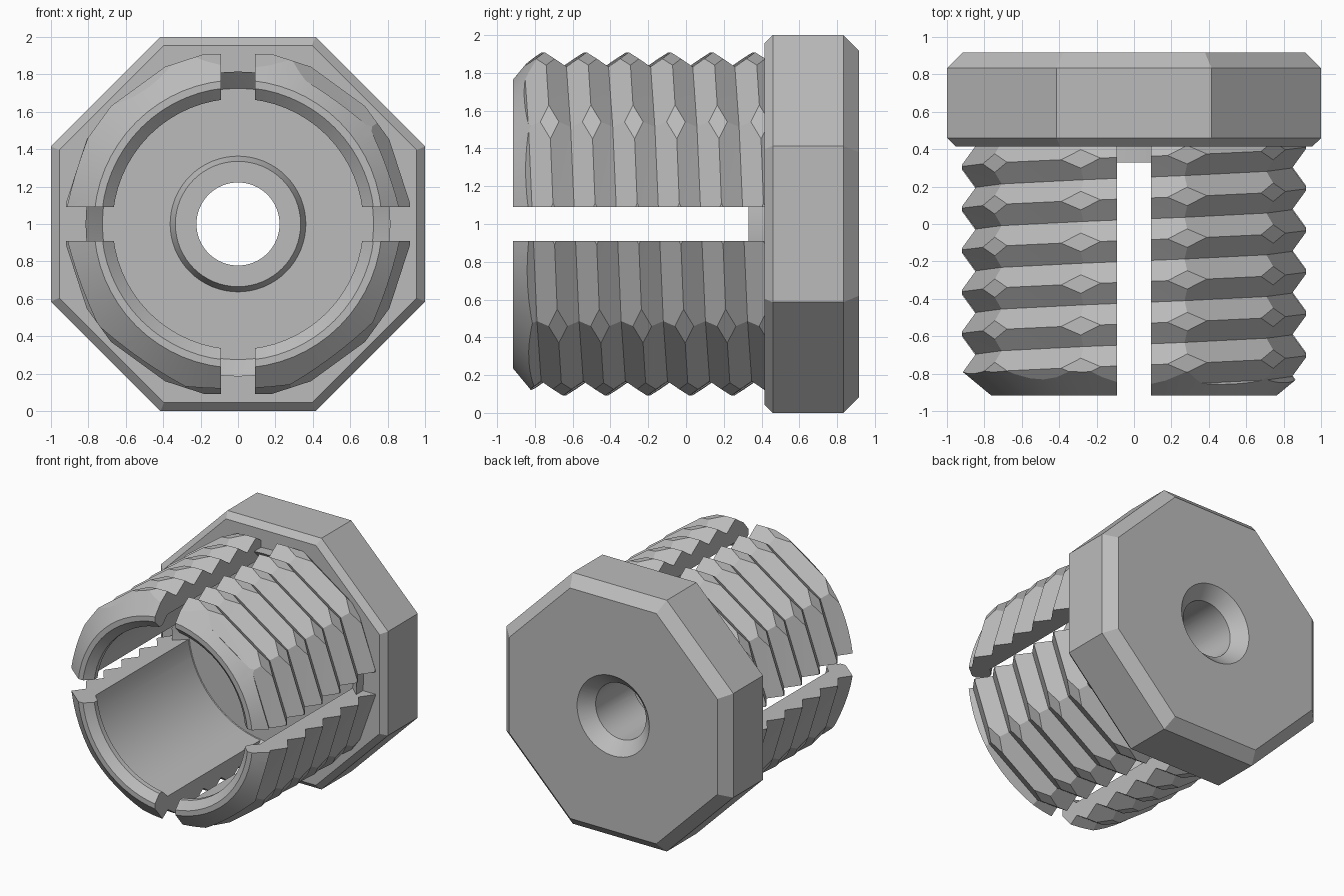
import bpy, bmesh
from math import sin, cos, pi, radians

if "Cube" in bpy.data.objects:
    bpy.data.objects.remove(bpy.data.objects["Cube"])

grey = bpy.data.materials.new("plain_grey")
grey.use_nodes = True
grey.diffuse_color = (0.5, 0.5, 0.5, 1)
grey.node_tree.nodes["Principled BSDF"].inputs["Base Color"].default_value = (0.5, 0.5, 0.5, 1)


def finish(bm, name):
    """Clean the mesh and link it as an object."""
    bmesh.ops.remove_doubles(bm, verts=bm.verts, dist=1e-5)
    bmesh.ops.recalc_face_normals(bm, faces=bm.faces)
    mesh = bpy.data.meshes.new(name)
    bm.to_mesh(mesh)
    bm.free()
    mesh.materials.append(grey)
    obj = bpy.data.objects.new(name, mesh)
    bpy.context.collection.objects.link(obj)
    return obj


def polar(r, angle, y):
    return (r * cos(angle), y, 1 + r * sin(angle))


def lathe(name, profile, sides=64, phase=0.0):
    """Turn (radius, y) points about the y axis; a profile off the axis closes into a ring."""
    bm = bmesh.new()
    rings = []
    for r, y in profile:
        if r == 0:
            rings.append([bm.verts.new(polar(0, 0, y))] * sides)
        else:
            rings.append([bm.verts.new(polar(r, phase + 2 * pi * s / sides, y)) for s in range(sides)])
    pairs = list(zip(rings, rings[1:]))
    if profile[0][0] > 0:
        pairs.append((rings[-1], rings[0]))
    for a, b in pairs:
        for s in range(sides):
            t = (s + 1) % sides
            bm.faces.new(dict.fromkeys((a[s], a[t], b[t], b[s])))
    return finish(bm, name)


def box(name, size, centre):
    bm = bmesh.new()
    bmesh.ops.create_cube(bm, size=1)
    for v in bm.verts:
        v.co = [c + p * s for c, p, s in zip(centre, v.co, size)]
    return finish(bm, name)


def combine(obj, cutter, operation):
    """Apply a boolean and throw the cutter away."""
    cutter.hide_render = True
    mod = obj.modifiers.new("cut", "BOOLEAN")
    mod.operation, mod.solver, mod.object = operation, "EXACT", cutter
    bpy.context.view_layer.objects.active = obj
    bpy.ops.object.modifier_apply(modifier=mod.name)
    bpy.data.objects.remove(cutter)


def shade(obj, angle):
    bpy.ops.object.select_all(action="DESELECT")
    obj.select_set(True)
    bpy.context.view_layer.objects.active = obj
    bpy.ops.object.shade_smooth_by_angle(angle=radians(angle))


def threaded_rod(name, pitch=0.223, start=-1.369, rows=20, sides=10):
    """Ten-sided helical rod; crest and root rows alternate, the seam joins one pitch on."""
    bm = bmesh.new()
    grid = [[bm.verts.new(polar(0.875 if i % 2 else 0.956, -2 * pi * j / sides,
                                start + j * pitch / sides + i * pitch / 2))
             for i in range(rows)] for j in range(sides + 1)]
    for a, b in zip(grid, grid[1:]):
        for i in range(rows - 1):
            bm.faces.new((a[i], b[i], b[i + 1], a[i + 1]))
    bmesh.ops.remove_doubles(bm, verts=bm.verts, dist=1e-5)
    bmesh.ops.triangulate(bm, faces=bm.faces)
    # close both ends with fans
    rim = [e for e in bm.edges if e.is_boundary]
    ends = [bm.verts.new(polar(0, 0, start)), bm.verts.new(polar(0, 0, start + rows * pitch / 2))]
    for e in rim:
        a, b = e.verts
        bm.faces.new((a, b, ends[0 if a.co.y < 0 else 1]))
    return finish(bm, name)


# split threaded sleeve: trimmed crests, front chamfer, lipped bore, four slots
sleeve = threaded_rod("threaded_sleeve")
flat_r = 0.92 / cos(pi / 10)
combine(sleeve, lathe("crest_trim", [(0, -1), (flat_r, -1), (flat_r, 0.44), (0, 0.44)], 10, pi / 10),
        "INTERSECT")
combine(sleeve, lathe("chamfer_trim", [(0, -0.916), (0.77, -0.916), (1.07, -0.666), (1.07, 0.5), (0, 0.5)]),
        "INTERSECT")
combine(sleeve, lathe("bore", [(0, -1), (0.82, -1), (0.73, -0.916), (0.67, -0.86), (0.67, -0.82),
                               (0.73, -0.76), (0.73, 0.6), (0, 0.6)]), "DIFFERENCE")
combine(sleeve, box("slot_upright", (0.18, 2, 3), (0, 0, 1)), "DIFFERENCE")
combine(sleeve, box("slot_level", (3, 2, 0.18), (0, 0, 1)), "DIFFERENCE")
shade(sleeve, 15)

# sloped ring joining the sleeve to the head
ring = lathe("base_ring", [(0.815, 0.33), (0.815, 0.43), (0.71, 0.43), (0.72, 0.42)])
shade(ring, 30)

# octagonal head with bevelled rims and countersunk hole
k = cos(pi / 8)
head = lathe("octagonal_head", [(0, 0.415), (0.955 / k, 0.415), (1 / k, 0.46), (1 / k, 0.833),
                                (0.917 / k, 0.916), (0, 0.916)], 8, pi / 8)
combine(head, lathe("hole", [(0, 0.2), (0.222, 0.2), (0.222, 0.82), (0.328, 0.926), (0, 0.926)]), "DIFFERENCE")
shade(head, 20)

# low raised collar around the hole
collar = lathe("hole_collar", [(0.222, 0.35), (0.335, 0.35), (0.365, 0.42), (0.222, 0.42)])
shade(collar, 30)
